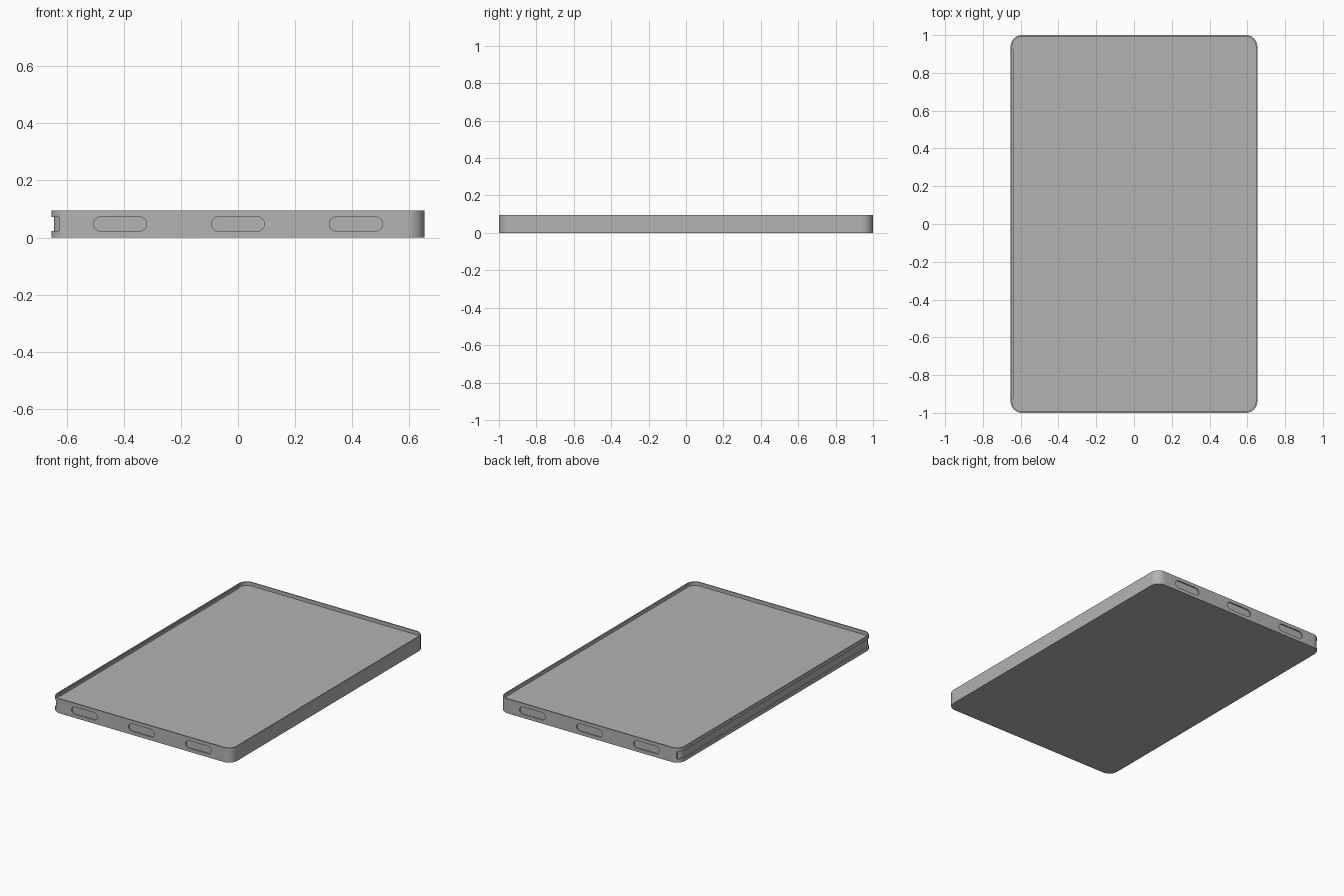
import bpy
import bmesh
import math
from mathutils import Matrix

cube = bpy.data.objects.get("Cube")
if cube:
    bpy.data.objects.remove(cube)

# Overall half sizes and the thin wall
HX, HY, TOP, RADIUS, WALL = 0.653, 1.0, 0.095, 0.06, 0.008
FLOOR = 0.072
SLOT_LOW, SLOT_HIGH = 0.023, 0.072

grey = bpy.data.materials.new("plain grey")
grey.use_nodes = True
colour = (0.45, 0.45, 0.45, 1)
grey.diffuse_color = colour
grey.node_tree.nodes["Principled BSDF"].inputs["Base Color"].default_value = colour


def rounded_outline(hx, hy, r, steps=10):
    points = []
    for corner, (sx, sy) in enumerate([(1, 1), (-1, 1), (-1, -1), (1, -1)]):
        for i in range(steps + 1):
            a = math.pi / 2 * (corner + i / steps)
            points.append((sx * (hx - r) + r * math.cos(a),
                           sy * (hy - r) + r * math.sin(a)))
    return points


def prism(name, outline, low, high, matrix=Matrix()):
    bm = bmesh.new()
    face = bm.faces.new([bm.verts.new((x, y, low)) for x, y in outline])
    side = bmesh.ops.extrude_face_region(bm, geom=[face])
    verts = [v for v in side["geom"] if isinstance(v, bmesh.types.BMVert)]
    bmesh.ops.translate(bm, verts=verts, vec=(0, 0, high - low))
    bmesh.ops.remove_doubles(bm, verts=bm.verts, dist=1e-5)
    bmesh.ops.transform(bm, matrix=matrix, verts=bm.verts)
    bmesh.ops.recalc_face_normals(bm, faces=bm.faces)
    mesh = bpy.data.meshes.new(name)
    bm.to_mesh(mesh)
    bm.free()
    mesh.materials.append(grey)
    obj = bpy.data.objects.new(name, mesh)
    bpy.context.collection.objects.link(obj)
    return obj


def box_outline(x0, x1, y0, y1):
    return [(x0, y0), (x1, y0), (x1, y1), (x0, y1)]


# Outer tray and the slab that fills it to just below the rim
tray = prism("tray_shell", rounded_outline(HX, HY, RADIUS), 0, TOP)
slab = prism("inner_slab", rounded_outline(HX - WALL, HY - WALL, RADIUS - WALL),
             WALL, FLOOR)

# Cutters: cavity, long side groove and the pill slots in both end walls
cutters = [
    prism("cavity_cutter",
          rounded_outline(HX - WALL, HY - WALL, RADIUS - WALL), WALL, TOP + 0.1),
    prism("groove_cutter", box_outline(-HX - 0.1, -0.626, -1.1, 1.1),
          SLOT_LOW, SLOT_HIGH),
]
half_height = (SLOT_HIGH - SLOT_LOW) / 2
pill = rounded_outline(0.093, half_height, half_height - 1e-4, 8)
for x in (-0.413, 0, 0.413):
    stand = Matrix.Translation((x, 0, SLOT_LOW + half_height)) @ \
        Matrix.Rotation(math.pi / 2, 4, "X")
    cutters.append(prism("slot_cutter", pill, -1.1, 1.1, stand))

for cutter in cutters:
    mod = tray.modifiers.new(cutter.name, "BOOLEAN")
    mod.operation = "DIFFERENCE"
    mod.solver = "EXACT"
    mod.object = cutter
    bpy.context.view_layer.objects.active = tray
    bpy.ops.object.modifier_apply(modifier=mod.name)
    bpy.data.objects.remove(cutter)

# Thin lip along the inside of the grooved wall
prism("inner_lip", box_outline(-HX + WALL, -0.639, -0.925, 0.925),
      FLOOR - 0.002, TOP - 0.008)

# Smooth the rounded corners and keep the edges sharp
for obj in (tray, slab):
    bpy.ops.object.select_all(action="DESELECT")
    obj.select_set(True)
    bpy.context.view_layer.objects.active = obj
    bpy.ops.object.shade_smooth_by_angle(angle=math.radians(30))
